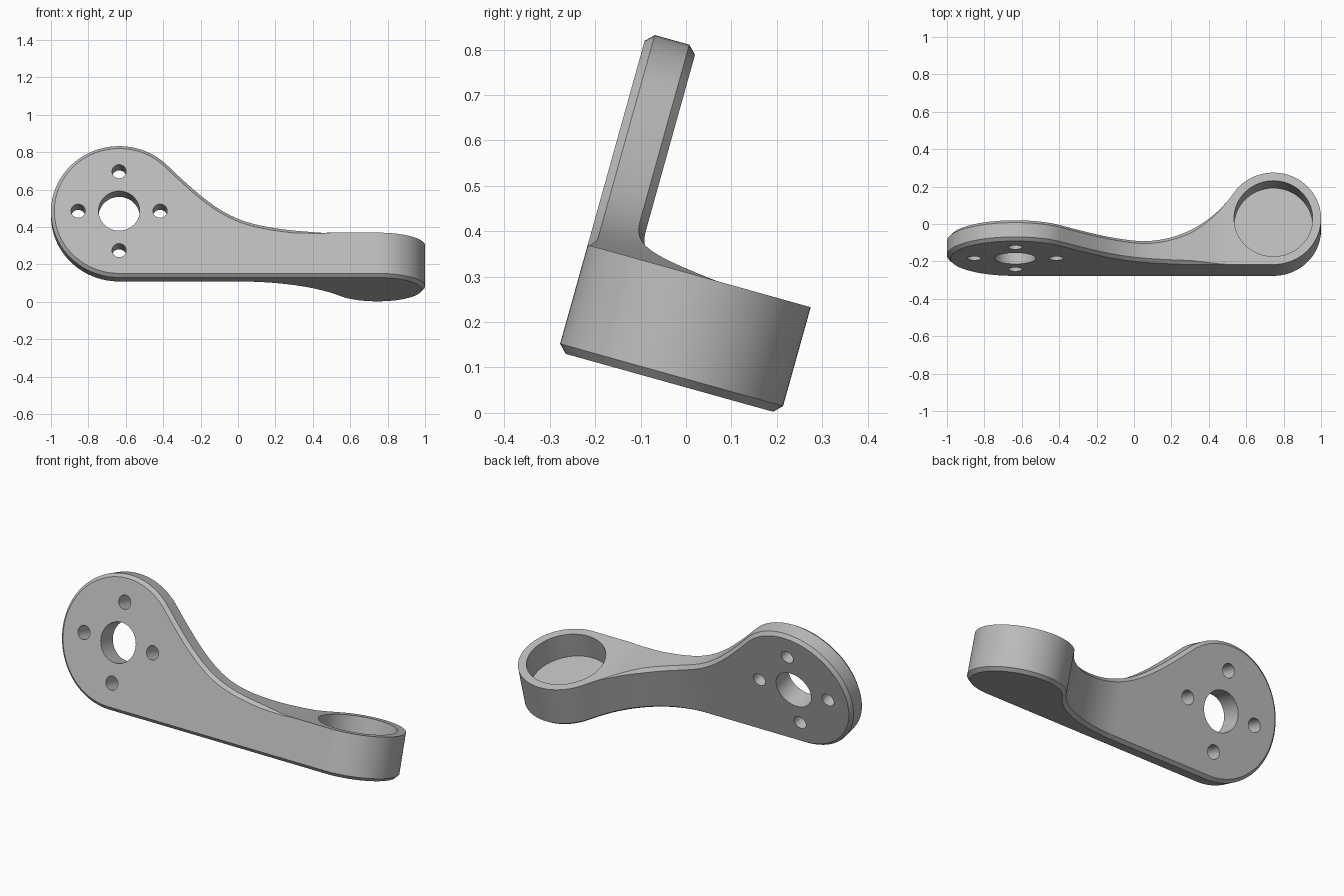
import bpy, bmesh, math
from mathutils import Matrix, Vector

cube = bpy.data.objects.get("Cube")
if cube:
    bpy.data.objects.remove(cube, do_unlink=True)

TILT = Matrix.Rotation(-math.radians(15.6), 4, 'X')   # whole arm leans back
CH = 0.018                                            # chamfer size
FRONT, BACK, BASE, RIM = -0.308, -0.193, 0.054, 0.298
DISC, DISC_R = Vector((-0.6355, 0.4185)), 0.3645      # x, z of the upright disc
CUP, CUP_R = Vector((0.745, -0.053)), 0.255           # x, y of the round cup
ARC_R = 0.645                                         # concave back wall
ARC = Vector((0, BACK + ARC_R))
JOIN = ARC + (CUP - ARC).normalized() * ARC_R         # wall meets cup

# Sweeping upper edge from the disc down to the cup rim
P0 = DISC + Vector((1, 1)).normalized() * DISC_R
SWEEP = [P0, Vector((-0.047, 0.345)), Vector((0.023, 0.343)), Vector((0.45, RIM))]

metal = bpy.data.materials.new("grey metal")
metal.use_nodes = True
metal.diffuse_color = (0.5, 0.5, 0.5, 1)
metal.node_tree.nodes["Principled BSDF"].inputs["Base Color"].default_value = (0.5, 0.5, 0.5, 1)


def circle_at(x, centre, r, sign):
    """Point on a circle at x, and the normal pointing to its centre."""
    h = math.sqrt(max(0, r * r - (x - centre.x) ** 2))
    p = Vector((x, centre.y + sign * h))
    return p, (centre - p) / r


def sweep_at(x):
    lo, hi = 0.0, 1.0
    a, b, c, d = SWEEP
    for _ in range(40):
        t = (lo + hi) / 2
        s = 1 - t
        p = a * s**3 + b * 3 * s * s * t + c * 3 * s * t * t + d * t**3
        lo, hi = (t, hi) if p.x < x else (lo, t)
    tan = ((b - a) * s * s + (c - b) * 2 * s * t + (d - c) * t * t).normalized()
    return Vector((x, p.y)), Vector((tan.y, -tan.x))


def flat(x, value, sign):
    return Vector((x, value)), Vector((0, sign))


def top(x):
    if x <= P0.x:
        return circle_at(x, DISC, DISC_R, 1)
    return sweep_at(x) if x < SWEEP[3].x else flat(x, RIM, -1)


def bottom(x):
    return circle_at(x, DISC, DISC_R, -1) if x < DISC.x else flat(x, BASE, 1)


def front(x):
    return circle_at(x, CUP, CUP_R, -1) if x > CUP.x else flat(x, FRONT, 1)


def back(x):
    if x <= ARC.x:
        return flat(x, BACK, -1)
    if x >= JOIN.x:
        return circle_at(x, CUP, CUP_R, 1)
    p, n = circle_at(x, ARC, ARC_R, -1)
    return p, -n


def section(x):
    """Eight points of the chamfered cross-section."""
    def corner(side, level, c):
        (p, m), (q, n) = side(x), level(x)
        a, b = p + m * c, q + n * c
        return [Vector((b.x, p.y, b.y)), Vector((a.x, a.y, q.y))]
    fade = CH * min(1, max(0, (0.5 - x) / 0.2))       # upper chamfer dies out
    return (corner(front, bottom, CH) + corner(back, bottom, CH)[::-1]
            + corner(back, top, fade) + corner(front, top, fade)[::-1])


# Stations: around the disc, along the arm, around the cup
stations = [DISC.x - DISC_R * math.cos(math.radians(135) * i / 36) for i in range(36)]
stations += [P0.x + (JOIN.x - P0.x) * i / 32 for i in range(32)]
start = math.acos((CUP.x - JOIN.x) / CUP_R)
stations += [CUP.x - CUP_R * math.cos(start + (math.pi - start) * i / 40) for i in range(41)]

# Arm body lofted through the sections
bm = bmesh.new()
rings = [[bm.verts.new(p) for p in section(x)] for x in stations]
for r, s in zip(rings, rings[1:]):
    for i in range(8):
        j = (i + 1) % 8
        bm.faces.new((r[i], r[j], s[j], s[i]))
bmesh.ops.remove_doubles(bm, verts=bm.verts, dist=0.00005)
bmesh.ops.recalc_face_normals(bm, faces=bm.faces)
bm.transform(TILT)
mesh = bpy.data.meshes.new("bracket_arm")
bm.to_mesh(mesh)
bm.free()
mesh.materials.append(metal)
arm = bpy.data.objects.new("bracket_arm", mesh)
bpy.context.collection.objects.link(arm)
bpy.context.view_layer.objects.active = arm


def drill(name, centre, r, depth, upright, sides):
    """Cut a round hole through the arm."""
    cb = bmesh.new()
    turn = Matrix() if upright else Matrix.Rotation(math.pi / 2, 4, 'X')
    bmesh.ops.create_cone(cb, cap_ends=True, segments=sides, radius1=r, radius2=r,
                          depth=depth, matrix=TILT @ Matrix.Translation(centre) @ turn)
    me = bpy.data.meshes.new(name)
    cb.to_mesh(me)
    cb.free()
    me.materials.append(metal)
    cutter = bpy.data.objects.new(name, me)
    cutter.hide_render = True
    bpy.context.collection.objects.link(cutter)
    mod = arm.modifiers.new(name, 'BOOLEAN')
    mod.operation, mod.solver, mod.object = 'DIFFERENCE', 'EXACT', cutter
    bpy.ops.object.modifier_apply(modifier=name)
    bpy.data.objects.remove(cutter, do_unlink=True)


# Cup pocket, main bore and four bolt holes
floor = 0.152
drill("cup_pocket", (CUP.x, CUP.y, floor + 0.2), 0.21, 0.4, True, 64)
mid = (FRONT + BACK) / 2
drill("main_bore", (DISC.x, mid, DISC.y), 0.11, 0.3, False, 48)
for dx, dz in ((1, 0), (-1, 0), (0, 1), (0, -1)):
    drill("bolt_hole", (DISC.x + dx * 0.219, mid, DISC.y + dz * 0.219), 0.038, 0.3, False, 32)

bpy.ops.object.select_all(action='DESELECT')
arm.select_set(True)
bpy.ops.object.shade_smooth_by_angle(angle=math.radians(30))
